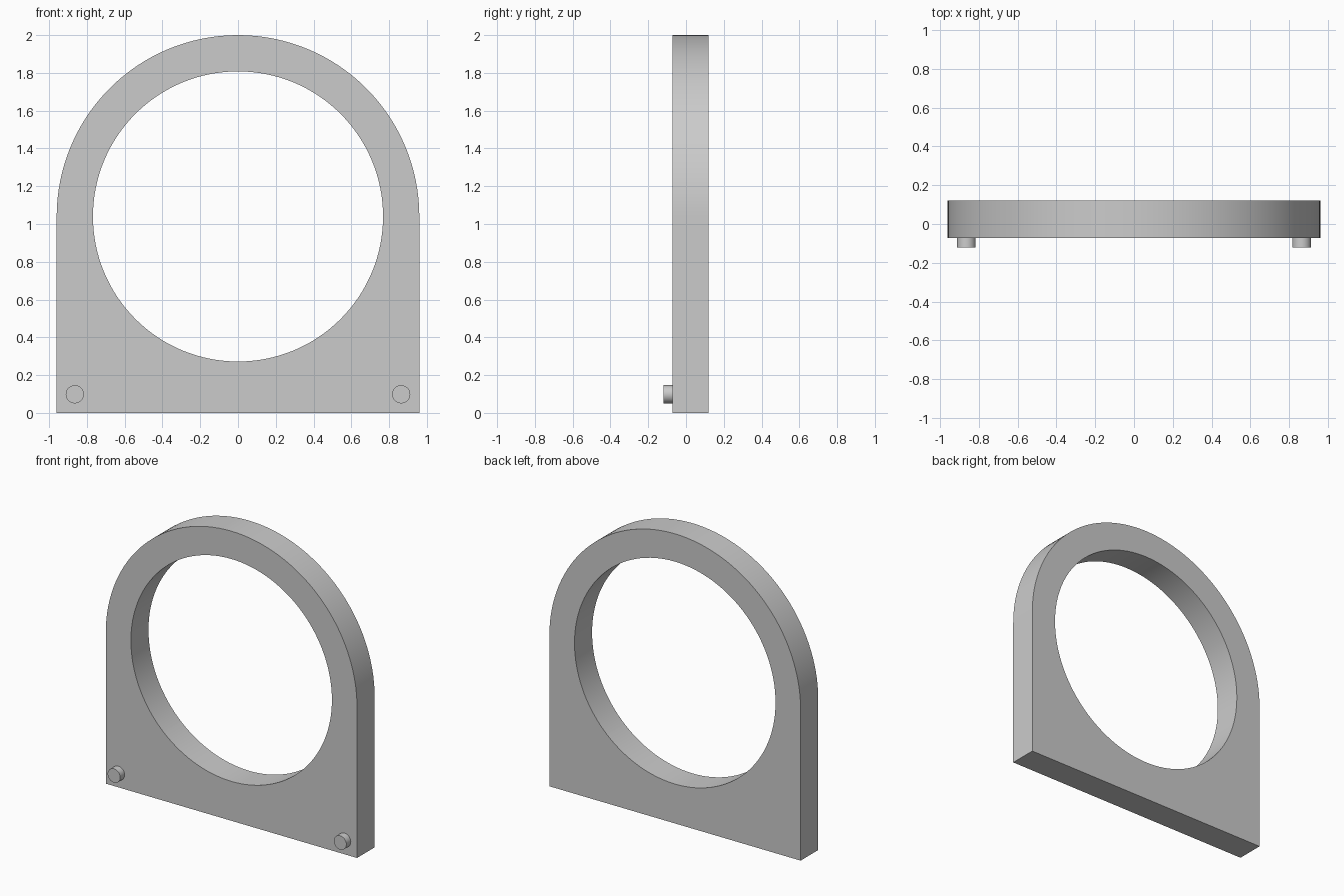
import bpy, bmesh
from math import sin, cos, pi, atan2, radians

cube = bpy.data.objects.get("Cube")
if cube:
    bpy.data.objects.remove(cube)

U = 0.048                    # design module
R_OUT, R_HOLE = 20 * U, 16 * U
CENTRE_Z = 2.0 - R_OUT
FRONT, BACK = -1.5 * U, 2.5 * U

grey = bpy.data.materials.new("plain grey")
grey.use_nodes = True
colour = (0.6, 0.6, 0.6, 1)
grey.diffuse_color = colour
grey.node_tree.nodes["Principled BSDF"].inputs["Base Color"].default_value = colour


def finish(obj):
    obj.data.materials.append(grey)
    bpy.ops.object.select_all(action='DESELECT')
    obj.select_set(True)
    bpy.context.view_layer.objects.active = obj
    bpy.ops.object.shade_smooth_by_angle(angle=radians(30))


def outline(a):
    """Arch outline along the ray at angle a: round above, square below."""
    c, s = cos(a), sin(a)
    if s >= 0:
        return R_OUT * c, CENTRE_Z + R_OUT * s
    reach = min(R_OUT / max(abs(c), 1e-6), CENTRE_Z / -s)
    return reach * c, CENTRE_Z + reach * s


# Arched plate with a round hole: a ring of quads, thickened front to back
corner = atan2(-CENTRE_Z, R_OUT)
angles = sorted([2 * pi * i / 128 for i in range(128)]
                + [corner + 2 * pi, pi - corner])
bm = bmesh.new()
outer, inner = [], []
for a in angles:
    x, z = outline(a)
    outer.append(bm.verts.new((x, FRONT, z)))
    inner.append(bm.verts.new((R_HOLE * cos(a), FRONT, CENTRE_Z + R_HOLE * sin(a))))
for i in range(len(angles)):
    j = (i + 1) % len(angles)
    bm.faces.new((outer[i], outer[j], inner[j], inner[i]))
ext = bmesh.ops.extrude_face_region(bm, geom=bm.faces[:], use_keep_orig=True)
moved = [g for g in ext["geom"] if isinstance(g, bmesh.types.BMVert)]
bmesh.ops.translate(bm, verts=moved, vec=(0, BACK - FRONT, 0))
bmesh.ops.recalc_face_normals(bm, faces=bm.faces)
mesh = bpy.data.meshes.new("arched_plate")
bm.to_mesh(mesh)
bm.free()
plate = bpy.data.objects.new("arched_plate", mesh)
bpy.context.collection.objects.link(plate)
finish(plate)

# Locating pins on the front lower corners, seated slightly into the plate
for side, name in ((1, "left_pin"), (-1, "right_pin")):
    bpy.ops.mesh.primitive_cylinder_add(
        vertices=48, radius=U, depth=1.5 * U,
        location=(side * 18 * U, FRONT - U / 4, 2.05 * U), rotation=(pi / 2, 0, 0))
    pin = bpy.context.object
    pin.name = name
    finish(pin)
